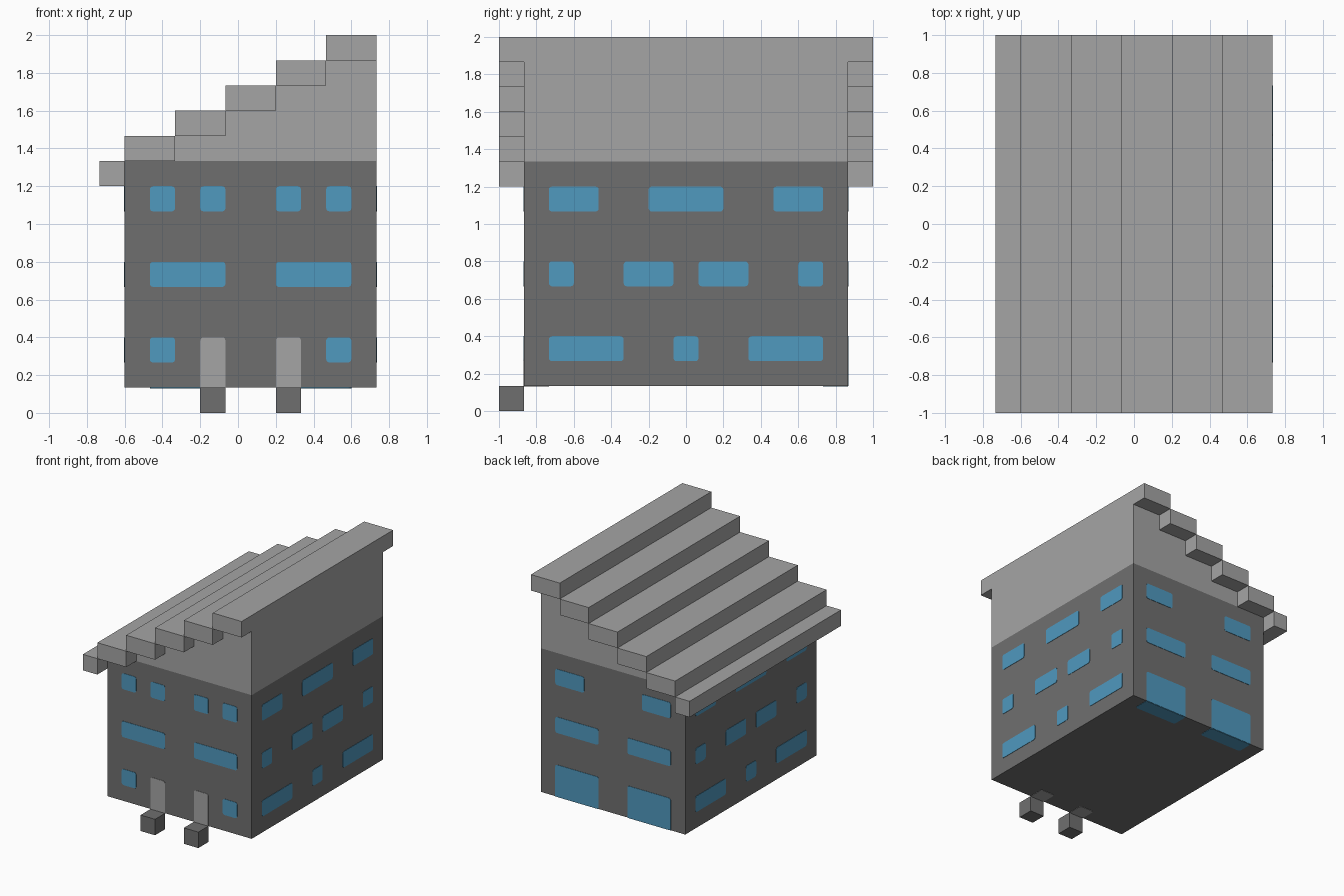
import bpy, bmesh, math
from mathutils import Matrix, Vector

cube = bpy.data.objects.get("Cube")
if cube:
    bpy.data.objects.remove(cube, do_unlink=True)

U = 2 / 15          # one building module
PLATE = 0.003       # how far the panes stand proud of the walls


def material(name, rgb):
    m = bpy.data.materials.new(name)
    m.use_nodes = True
    m.diffuse_color = (*rgb, 1)
    bsdf = next(n for n in m.node_tree.nodes if n.type == 'BSDF_PRINCIPLED')
    bsdf.inputs["Base Color"].default_value = (*rgb, 1)
    return m


LIGHT = material("light grey", (0.376, 0.376, 0.376))
DARK = material("dark grey", (0.159, 0.159, 0.159))
BLUE = material("window blue", (0.079, 0.319, 0.521))


def finish(name, bm, mat):
    bmesh.ops.recalc_face_normals(bm, faces=bm.faces)
    mesh = bpy.data.meshes.new(name)
    bm.to_mesh(mesh)
    bm.free()
    mesh.materials.append(mat)
    obj = bpy.data.objects.new(name, mesh)
    bpy.context.collection.objects.link(obj)
    return obj


def prism(bm, points, matrix, depth):
    """Extrude a flat outline along the local z axis of matrix."""
    face = bm.faces.new([bm.verts.new(matrix @ Vector((x, y, 0))) for x, y in points])
    push = matrix.to_3x3() @ Vector((0, 0, depth))
    top = bmesh.ops.extrude_face_region(bm, geom=[face], use_keep_orig=True)["geom"]
    bmesh.ops.translate(bm, verts=[v for v in top if isinstance(v, bmesh.types.BMVert)], vec=push)


def box(name, x, y, z, mat):
    bm = bmesh.new()
    outline = [(x[0], y[0]), (x[1], y[0]), (x[1], y[1]), (x[0], y[1])]
    prism(bm, [(a * U, b * U) for a, b in outline],
          Matrix.Translation((0, 0, z[0] * U)), (z[1] - z[0]) * U)
    return finish(name, bm, mat)


def rounded(a0, a1, b0, b1, lower=True, r=0.017, steps=3):
    """Rectangle outline with rounded corners; lower=False keeps the bottom square."""
    a0, a1, b0, b1 = (v * U for v in (a0, a1, b0, b1))
    points = []
    for i, (cx, cy, sx, sy) in enumerate([(a1, b1, -1, -1), (a0, b1, 1, -1),
                                          (a0, b0, 1, 1), (a1, b0, -1, 1)]):
        if i > 1 and not lower:
            points.append((cx, cy))
            continue
        for s in range(steps + 1):
            t = math.pi / 2 * (i + s / steps)
            points.append((cx + r * (sx + math.cos(t)), cy + r * (sy + math.sin(t))))
    return points


def frame(u, v, origin):
    """Matrix with local x = u, local y = v, local z = outward normal."""
    u, v = Vector(u), Vector(v)
    n = u.cross(v)
    m = Matrix((u, v, n)).transposed().to_4x4()
    m.translation = Vector(origin) * U - n * 0.002
    return m


def panels(name, wall, rects, mat, lower=True):
    bm = bmesh.new()
    for r in rects:
        prism(bm, rounded(*r, lower=lower), wall, PLATE + 0.002)
    return finish(name, bm, mat)


# Wall planes; horizontal coordinate is world x or y, mirrored where needed
FRONT = frame((1, 0, 0), (0, 0, 1), (0, -6.5, 0))
BACK = frame((-1, 0, 0), (0, 0, 1), (0, 6.5, 0))
HIGH = frame((0, 1, 0), (0, 0, 1), (5.5, 0, 0))
LOW = frame((0, -1, 0), (0, 0, 1), (-4.5, 0, 0))
UNDER_FRONT = frame((1, 0, 0), (0, -1, 0), (0, 0, 1))
UNDER_BACK = frame((-1, 0, 0), (0, 1, 0), (0, 0, 1))

# Main block
box("house_walls", (-4.5, 5.5), (-6.5, 6.5), (1, 10), DARK)

# Stepped upper wall below the roof
profile = [(5.5, 10), (5.5, 14)]
for i in range(4):
    profile += [(3.5 - 2 * i, 14 - i), (3.5 - 2 * i, 13 - i)]
bm = bmesh.new()
prism(bm, [(x * U, z * U) for x, z in profile],
      frame((1, 0, 0), (0, 0, 1), (0, 6.5, 0)), -0.002)
bm.clear()
prism(bm, [(x * U, z * U) for x, z in profile],
      Matrix.Translation((0, 6.5 * U, 0)) @ Matrix.Rotation(math.pi / 2, 4, 'X'), 13 * U)
finish("upper_wall", bm, LIGHT)

# Roof slabs, a narrow eave then five steps
box("roof_eave", (-5.5, -4.5), (-7.5, 7.5), (9, 10), LIGHT)
for i in range(5):
    box(f"roof_step_{i + 1}", (-4.5 + 2 * i, -2.5 + 2 * i), (-7.5, 7.5), (10 + i, 11 + i), LIGHT)

# Front windows and doors
small = [(-3.5, -2.5), (-1.5, -0.5), (1.5, 2.5), (3.5, 4.5)]
wide = [(-3.5, -0.5), (1.5, 4.5)]
panels("front_windows", FRONT,
       [(a, b, 8, 9) for a, b in small] + [(a, b, 5, 6) for a, b in wide]
       + [(a, b, 2, 3) for a, b in (small[0], small[3])], BLUE)
panels("front_doors", FRONT, [(a, b, 1, 3) for a, b in small[1:3]], LIGHT, lower=False)
for i, (a, b) in enumerate(small[1:3]):
    box(f"door_step_{i + 1}", (a, b), (-7.5, -6.5), (0, 1), DARK)

# Side windows, the same on both long walls
side = [(a, b, 8, 9) for a, b in ((-5.5, -3.5), (-1.5, 1.5), (3.5, 5.5))]
side += [(a, b, 5, 6) for a, b in ((-5.5, -4.5), (-2.5, -0.5), (0.5, 2.5), (4.5, 5.5))]
side += [(a, b, 2, 3) for a, b in ((-5.5, -2.5), (-0.5, 0.5), (2.5, 5.5))]
panels("left_windows", HIGH, side, BLUE)
panels("right_windows", LOW, side, BLUE)

# Back windows and garage-sized glass doors
back_wide = [(-b, -a) for a, b in wide]
panels("back_windows", BACK,
       [(a, b, 8, 9) for a, b in ((-4.5, -2.5), (1.5, 3.5))]
       + [(a, b, 5, 6) for a, b in back_wide], BLUE)
panels("back_doors", BACK, [(a, b, 1, 3) for a, b in back_wide], BLUE, lower=False)

# Door sills showing on the underside
panels("front_door_sills", UNDER_FRONT, [(a, b, 5.5, 6.5) for a, b in small[1:3]], LIGHT)
panels("back_door_sills", UNDER_BACK, [(a, b, 5.5, 6.5) for a, b in back_wide], BLUE)
